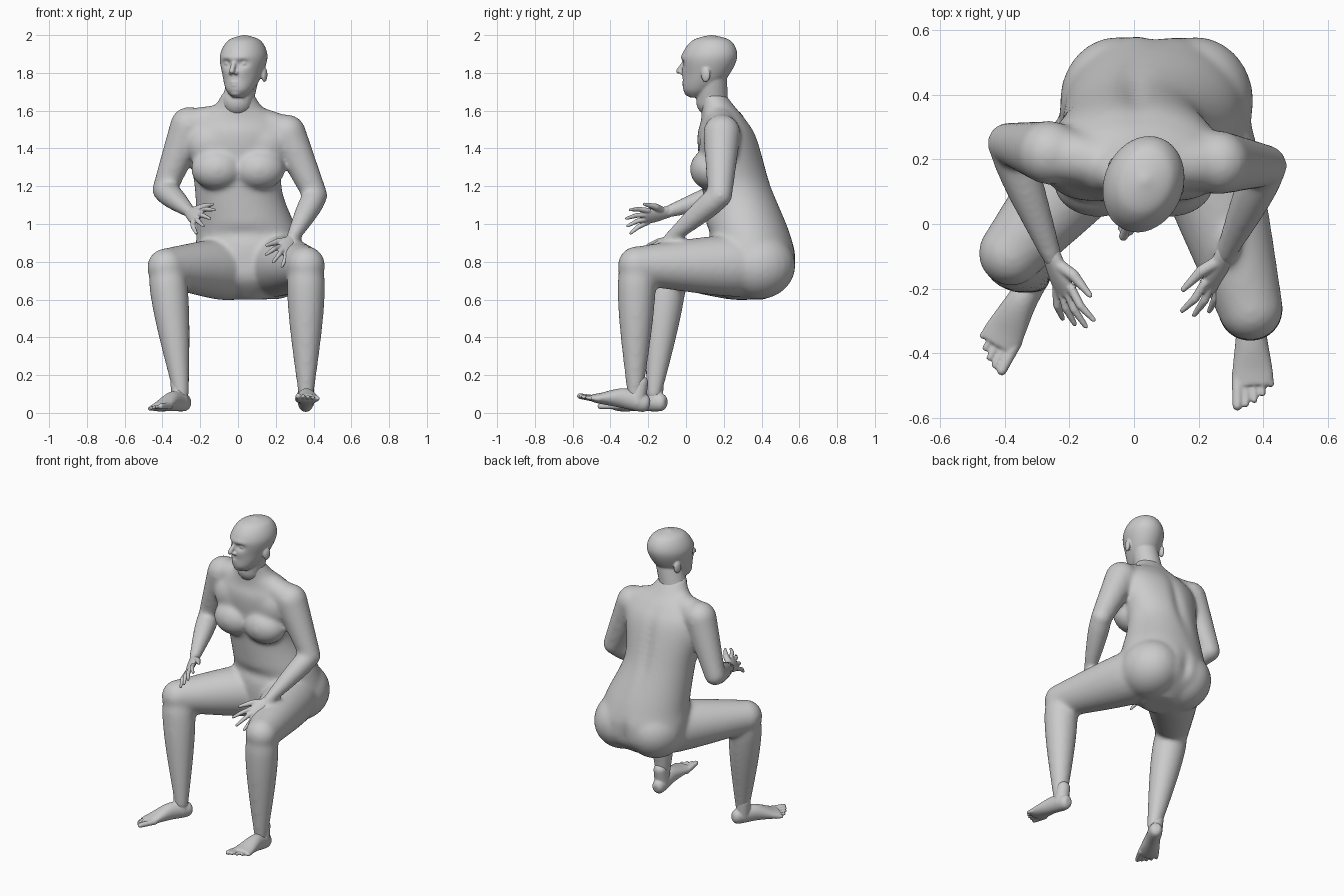
import bpy, bmesh, math
from mathutils import Vector, Matrix

if "Cube" in bpy.data.objects:
    bpy.data.objects.remove(bpy.data.objects["Cube"])

grey = (0.6, 0.6, 0.6, 1)
skin = bpy.data.materials.new("grey_skin")
skin.use_nodes = True
skin.diffuse_color = grey
skin.node_tree.nodes["Principled BSDF"].inputs["Base Color"].default_value = grey


def smooth_path(keys, steps):
    """Smooth interpolation through a list of number tuples."""
    path = []
    last = len(keys) - 1
    for index in range(last):
        before, start, end, after = (Vector(keys[max(0, min(last, index + shift))])
                                     for shift in range(-1, 3))
        for step in range(steps):
            t = step / steps
            bend = 2 * before - 5 * start + 4 * end - after
            twist = 3 * (start - end) + after - before
            path.append(start + t / 2 * (end - before + t * (bend + t * twist)))
    path.append(Vector(keys[last]))
    return path


def loft(bm, keys, across, deep, sides=48, steps=8):
    """Closed tube through (x, y, z, radius, radius) keys; the section lies in a fixed plane."""
    rings = []
    for section in smooth_path(keys, steps):
        ring = []
        for side in range(sides):
            angle = math.tau * side / sides
            offset = across * section[3] * math.cos(angle) + deep * section[4] * math.sin(angle)
            ring.append(bm.verts.new(Vector(section[:3]) + offset))
        rings.append(ring)
    for lower, upper in zip(rings, rings[1:]):
        for side in range(sides):
            bm.faces.new((lower[side - 1], lower[side], upper[side], upper[side - 1]))
    bm.faces.new(rings[0])
    bm.faces.new(rings[-1])


def ball(bm, place, size):
    matrix = Matrix.Translation(place) @ Matrix.Diagonal(size).to_4x4()
    bmesh.ops.create_uvsphere(bm, u_segments=24, v_segments=16, radius=1, matrix=matrix)


def limb(bm, start, end, thick, thin, bulge=0):
    """Tapered round-ended limb whose muscle swells nearer the start."""
    start, end = Vector(start), Vector(end)
    axis = end - start
    across = axis.orthogonal().normalized()
    deep = axis.cross(across).normalized()
    keys = []
    for step in range(9):
        t = step / 8
        radius = thick + (thin - thick) * t + bulge * math.sin(math.pi * t ** 0.6)
        keys.append((*(start + axis * t), radius, radius))
    loft(bm, keys, across, deep, sides=24, steps=2)
    ball(bm, start, (thick, thick, thick))
    ball(bm, end, (thin, thin, thin))


def sculpt(bm, place, size, push):
    """Soft brush that pushes nearby points."""
    for vert in bm.verts:
        offset = vert.co - Vector(place)
        distance = sum((part / reach) ** 2 for part, reach in zip(offset, size))
        vert.co += Vector(push) * math.exp(-distance)


def finish(name, bm, voxel, iterations):
    """Fuse the overlapping forms into one soft skin."""
    bmesh.ops.recalc_face_normals(bm, faces=bm.faces)
    mesh = bpy.data.meshes.new(name)
    bm.to_mesh(mesh)
    bm.free()
    mesh.materials.append(skin)
    part = bpy.data.objects.new(name, mesh)
    bpy.context.collection.objects.link(part)
    fuse = part.modifiers.new("fuse", "REMESH")
    fuse.mode = "VOXEL"
    fuse.voxel_size = voxel
    fuse.use_smooth_shade = True
    soften = part.modifiers.new("soften", "SMOOTH")
    soften.factor = 0.5
    soften.iterations = iterations


X, Y, Z = Matrix.Identity(3)

# Joints of each side, from shoulder to ankle
right = dict(shoulder=(-.26, .22, 1.52), elbow=(-.39, .25, 1.18), wrist=(-.25, -.11, 1.06),
             hip=(-.05, .3, .76), knee=(-.38, -.09, .77), ankle=(-.3, -.17, .1))
left = dict(shoulder=(.26, .19, 1.48), elbow=(.41, .18, 1.15), wrist=(.28, -.1, .91),
            hip=(.2, .28, .78), knee=(.36, -.26, .78), ankle=(.36, -.27, .1))

# Torso from seat to neck
body = bmesh.new()
loft(body, [(.06, .32, .6, .1, .1), (.06, .34, .7, .26, .22), (.06, .345, .82, .29, .24),
            (.05, .33, .95, .27, .22), (0, .27, 1.2, .23, .185), (0, .22, 1.45, .27, .16),
            (0, .2, 1.55, .23, .12), (0, .17, 1.62, .13, .09), (0, .13, 1.7, .08, .07)], X, Y)
for mirror in (-1, 1):
    ball(body, (mirror * .11, .13, 1.29), (.14, .11, .11))  # chest
    ball(body, (mirror * .13, .17, 1.42), (.15, .1, .13))
    ball(body, (.07 + mirror * .12, .38, .78), (.18, .2, .18))  # buttock
sculpt(body, (0, .4, 1.25), (.03, .1, .3), Y * -.025)  # spine
sculpt(body, (.07, .58, .76), (.03, .1, .1), Y * -.03)  # cleft
sculpt(body, (.03, .1, .95), (.2, .1, .03), Y * .02)  # belly fold

# Arms and legs
for side in (right, left):
    limb(body, (side["shoulder"][0] / 5, .18, 1.57), side["shoulder"], .07, .09)
    limb(body, side["shoulder"], side["elbow"], .1, .065)
    limb(body, side["elbow"], side["wrist"], .062, .032, .01)
    limb(body, side["hip"], side["knee"], .165, .102, .008)
    limb(body, side["knee"], side["ankle"], .09, .042, .022)
finish("body", body, .011, 22)

# Head, shaped facing front and then turned
head = bmesh.new()
loft(head, [(0, -.08, -.18, .03, .03), (0, -.06, -.14, .07, .085), (0, -.02, -.06, .102, .125),
            (0, 0, .04, .122, .15), (0, .01, .12, .085, .105), (0, .01, .15, .01, .01)], X, Y, 72, 10)
for mirror in (-1, 1):
    eye = mirror * .045
    sculpt(head, (eye, -.14, 0), (.03, .05, .02), Y * .02)
    sculpt(head, (eye, -.14, .03), (.04, .05, .015), Y * -.006)  # brow
    sculpt(head, (eye, -.13, -.05), (.03, .05, .03), Y * -.006)  # cheek
    ball(head, (eye, -.113, 0), (.02, .02, .014))
    ball(head, (mirror * .11, .02, -.06), (.014, .026, .04))  # ear
    ball(head, (mirror * .015, -.15, -.05), (.012, .016, .011))  # nostril
limb(head, (0, -.13, .02), (0, -.175, -.04), .012, .015)  # nose
ball(head, (0, -.095, -.1), (.055, .05, .06))  # muzzle
for height, width in ((-.1, .03), (-.115, .025)):
    ball(head, (0, -.136, height), (width, .016, .008))  # lips
ball(head, (0, -.105, -.155), (.035, .035, .022))  # chin
limb(head, (0, .015, -.06), (-.035, 0, -.2), .078, .084)  # neck
head.transform(Matrix.Translation((.03, .125, 1.85)) @ Matrix.Rotation(math.radians(-21), 4, "Z"))
finish("head", head, .0055, 5)


def hand(name, wrist, forward, thumb_side):
    """Palm, four fingers and a thumb; x points to the thumb, -y to the fingertips."""
    bm = bmesh.new()
    loft(bm, [(0, .03, 0, .03, .027), (0, -.06, 0, .045, .022), (0, -.12, 0, .042, .014)], X, Z)
    for finger, length in enumerate((.11, .13, .12, .1)):
        spread = .04 - .026 * finger
        knuckle = Vector((spread, -.1, 0))
        middle = knuckle + Vector((spread / 2, -length / 2, .005))
        limb(bm, knuckle, middle, .014, .013)
        limb(bm, middle, middle + Vector((spread / 2, -length / 2, -.015)), .013, .008)
    limb(bm, (.02, -.02, 0), (.06, -.06, -.01), .02, .018)
    limb(bm, (.06, -.06, -.01), (.1, -.13, -.015), .018, .009)
    y = -Vector(forward).normalized()
    x = Vector(thumb_side)
    x = (x - y * x.dot(y)).normalized()
    # The palm always faces the middle of the body
    z = x.cross(y)
    if z.x * wrist[0] < 0:
        z.negate()
    bm.transform(Matrix.Translation(wrist) @ Matrix((x, y, z)).transposed().to_4x4())
    finish(name, bm, .005, 2)


hand("right_hand", right["wrist"], (.08, -.22, -.05), (.5, .2, .8))
hand("left_hand", left["wrist"], (-.06, -.17, -.11), (-.8, -.2, .4))


def foot(name, ankle, lift, inner, turns):
    """Heel to toes along -y, big toe on the inner side."""
    bm = bmesh.new()
    loft(bm, [(0, .07, .05, .02, .02), (0, .04, .05, .04, .047), (0, -.08, .055, .047, .052),
              (0, -.2, .03, .063, .028), (0, -.24, .025, .058, .018)], X, Z)
    limb(bm, (0, 0, .05), (0, 0, .15), .045, .042)
    for toe in range(5):
        radius = .019 if toe == 0 else .013
        x = inner * (.046 - .024 * toe)
        limb(bm, (x, -.2, .025), (x * 1.1, -.3 + .004 * toe ** 2, .022), radius, radius * .8)
    for axis, angle in turns.items():
        bm.transform(Matrix.Rotation(math.radians(angle), 4, axis))
    bm.transform(Matrix.Translation((ankle[0], ankle[1], lift)))
    finish(name, bm, .006, 2)


foot("left_foot", left["ankle"], .01, -1, dict(X=-11, Z=2))
foot("right_foot", right["ankle"], .007, 1, dict(Y=-7, Z=-30))
